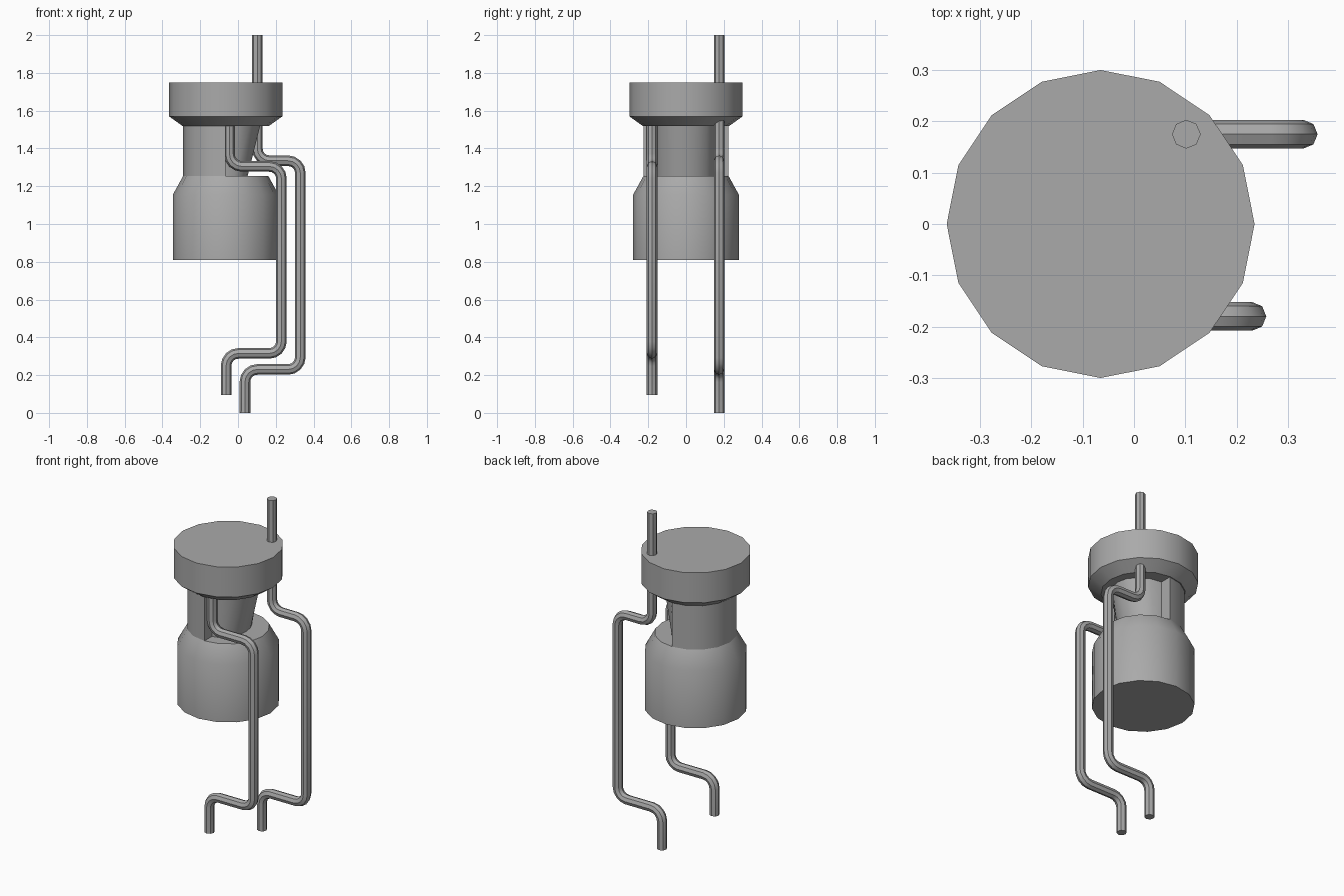
import bpy, bmesh, math
from mathutils import Vector

if "Cube" in bpy.data.objects:
    bpy.data.objects.remove(bpy.data.objects["Cube"])

grey = bpy.data.materials.new("plain grey")
grey.use_nodes = True
colour = (0.4, 0.4, 0.4, 1)
grey.diffuse_color = colour
grey.node_tree.nodes["Principled BSDF"].inputs["Base Color"].default_value = colour

AXIS_X = -0.065


def finish(obj):
    obj.data.materials.clear()
    obj.data.materials.append(grey)
    bpy.ops.object.select_all(action="DESELECT")
    obj.select_set(True)
    bpy.context.view_layer.objects.active = obj
    bpy.ops.object.shade_smooth_by_angle(angle=math.radians(35))


def loft(name, rings, start=0, sweep=360):
    """Closed solid through (z, x radius, y radius) rings over an arc."""
    count = 16 if sweep == 360 else 9
    step = math.radians(22.5)
    bm = bmesh.new()
    loops = []
    for z, rx, ry in rings:
        angles = [math.radians(start) + i * step for i in range(count)]
        loops.append([bm.verts.new((AXIS_X + rx * math.cos(a), ry * math.sin(a), z))
                      for a in angles])
    for low, high in zip(loops, loops[1:]):
        for i in range(count):
            j = (i + 1) % count
            bm.faces.new((low[i], low[j], high[j], high[i]))
    bm.faces.new(loops[0][::-1])
    bm.faces.new(loops[-1])
    bmesh.ops.recalc_face_normals(bm, faces=bm.faces)
    mesh = bpy.data.meshes.new(name)
    bm.to_mesh(mesh)
    bm.free()
    obj = bpy.data.objects.new(name, mesh)
    bpy.context.collection.objects.link(obj)
    finish(obj)


def wire(name, y, corners, radius=0.028, bend=0.065):
    """Round wire along (x, z) corners with filleted bends."""
    pts = [Vector((x, y, z)) for x, z in corners]
    path = [pts[0]]
    for before, p, after in zip(pts, pts[1:], pts[2:]):
        a = p + (before - p).normalized() * bend
        b = p + (after - p).normalized() * bend
        centre = a + b - p
        for i in range(5):
            t = i * math.pi / 8
            path.append(centre + (a - centre) * math.cos(t) + (b - centre) * math.sin(t))
    path.append(pts[-1])
    curve = bpy.data.curves.new(name, "CURVE")
    curve.dimensions = "3D"
    curve.bevel_depth = radius
    curve.bevel_resolution = 2
    curve.use_fill_caps = True
    spline = curve.splines.new("POLY")
    spline.points.add(len(path) - 1)
    for point, co in zip(spline.points, path):
        point.co = (*co, 1)
    obj = bpy.data.objects.new(name, curve)
    bpy.context.collection.objects.link(obj)
    bpy.ops.object.select_all(action="DESELECT")
    obj.select_set(True)
    bpy.context.view_layer.objects.active = obj
    bpy.ops.object.convert(target="MESH")
    finish(bpy.context.view_layer.objects.active)


# Body: base with sloped shoulder, half neck, tapered core in the notch, cap
loft("base", [(0.81, 0.28, 0.28), (1.155, 0.28, 0.28), (1.255, 0.225, 0.225)])
loft("neck", [(1.25, 0.225, 0.225), (1.53, 0.225, 0.225)], 90, 180)
loft("core", [(1.25, 0.115, 0.155), (1.53, 0.185, 0.155)], -90, 180)
loft("cap", [(1.52, 0.23, 0.23), (1.57, 0.3, 0.3), (1.75, 0.3, 0.3)])

# Bent wires
wire("front_wire", -0.18, [(-0.045, 1.6), (-0.045, 1.305), (0.23, 1.305),
                           (0.23, 0.315), (-0.063, 0.315), (-0.063, 0.095)])
wire("back_wire", 0.175, [(0.102, 2), (0.102, 1.335), (0.33, 1.335),
                          (0.33, 0.23), (0.037, 0.23), (0.037, 0)])
